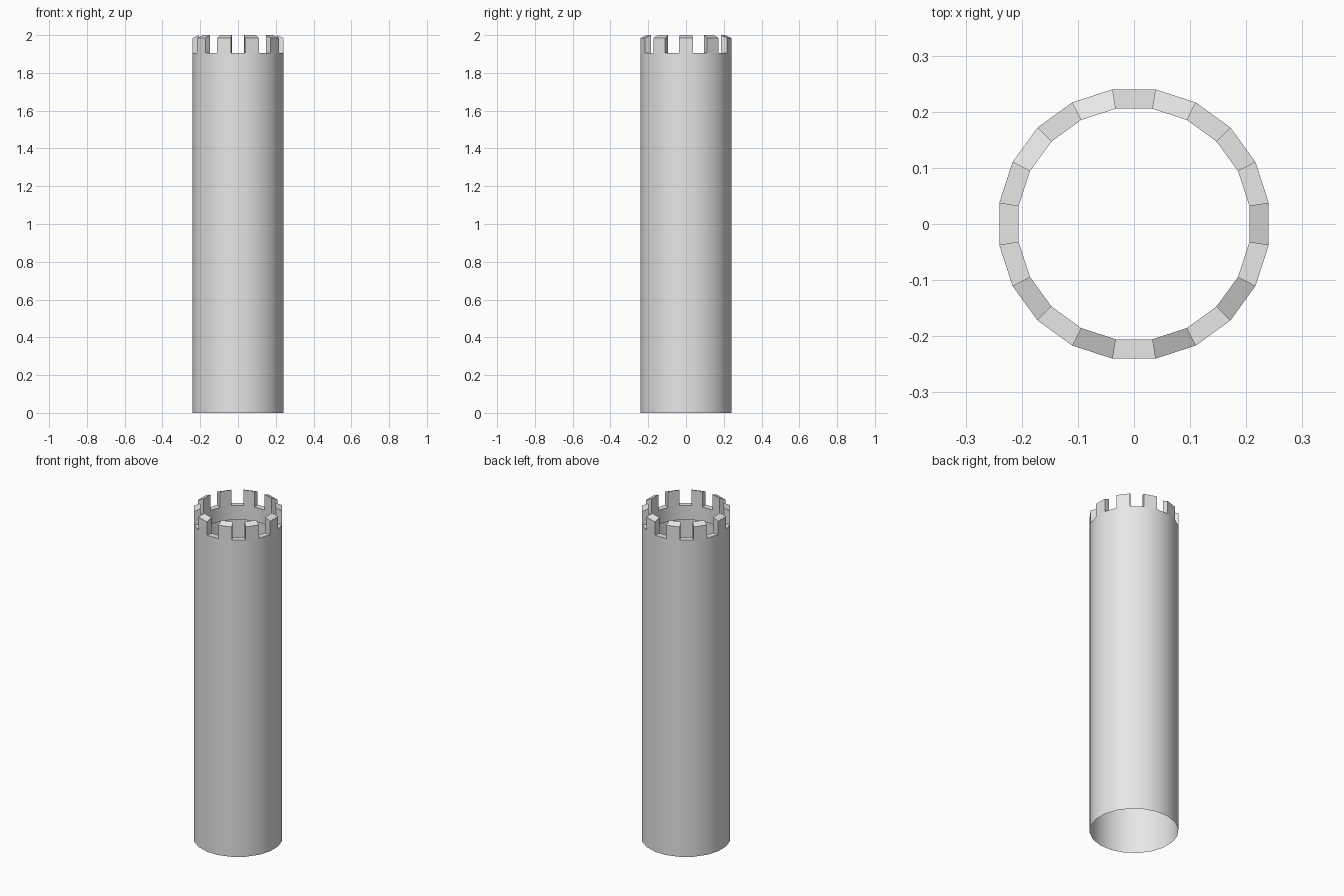
import bpy, bmesh, math

cube = bpy.data.objects.get("Cube")
if cube:
    bpy.data.objects.remove(cube)

SIDES = 20
OUTER, INNER = 0.243, 0.208
FLOOR, TOP_OUT, TOP_IN = 1.905, 1.985, 2.0
LINING_END = 1.82

stone = bpy.data.materials.new("grey stone")
stone.use_nodes = True
stone.diffuse_color = (0.8, 0.8, 0.8, 1)
stone.node_tree.nodes["Principled BSDF"].inputs["Base Color"].default_value = (0.8, 0.8, 0.8, 1)


def ring(bm, radius, z):
    """One loop of vertices with a flat side centred on each axis."""
    step = 2 * math.pi / SIDES
    return [bm.verts.new((radius * math.cos((i - 0.5) * step),
                          radius * math.sin((i - 0.5) * step), z))
            for i in range(SIDES)]


def bridge(bm, low, high, i, smooth=False):
    j = (i + 1) % SIDES
    face = bm.faces.new((low[i], low[j], high[j], high[i]))
    face.smooth = smooth


def finish(bm, name):
    loose = [v for v in bm.verts if not v.link_faces]
    bmesh.ops.delete(bm, geom=loose, context='VERTS')
    mesh = bpy.data.meshes.new(name)
    bm.to_mesh(mesh)
    bm.free()
    mesh.materials.append(stone)
    obj = bpy.data.objects.new(name, mesh)
    bpy.context.collection.objects.link(obj)


# Open outer wall of the tower
bm = bmesh.new()
base, rim = ring(bm, OUTER, 0), ring(bm, OUTER, FLOOR)
for i in range(SIDES):
    bridge(bm, base, rim, i, True)
finish(bm, "tower_wall")

# Short inner lining below the parapet
bm = bmesh.new()
lining_low, lining_top = ring(bm, INNER, LINING_END), ring(bm, INNER, FLOOR)
for i in range(SIDES):
    bridge(bm, lining_top, lining_low, i, True)
finish(bm, "inner_lining")

# Parapet: merlons with outward-sloping tops alternate with flat gaps
bm = bmesh.new()
out_low, in_low = ring(bm, OUTER, FLOOR), ring(bm, INNER, FLOOR)
out_top, in_top = ring(bm, OUTER, TOP_OUT), ring(bm, INNER, TOP_IN)
for i in range(SIDES):
    j = (i + 1) % SIDES
    if i % 2:
        bridge(bm, out_low, in_low, i)
    else:
        bridge(bm, out_low, out_top, i)
        bridge(bm, out_top, in_top, i)
        bridge(bm, in_top, in_low, i)
        bm.faces.new((out_low[i], out_top[i], in_top[i], in_low[i]))
        bm.faces.new((out_low[j], in_low[j], in_top[j], out_top[j]))
finish(bm, "battlements")
